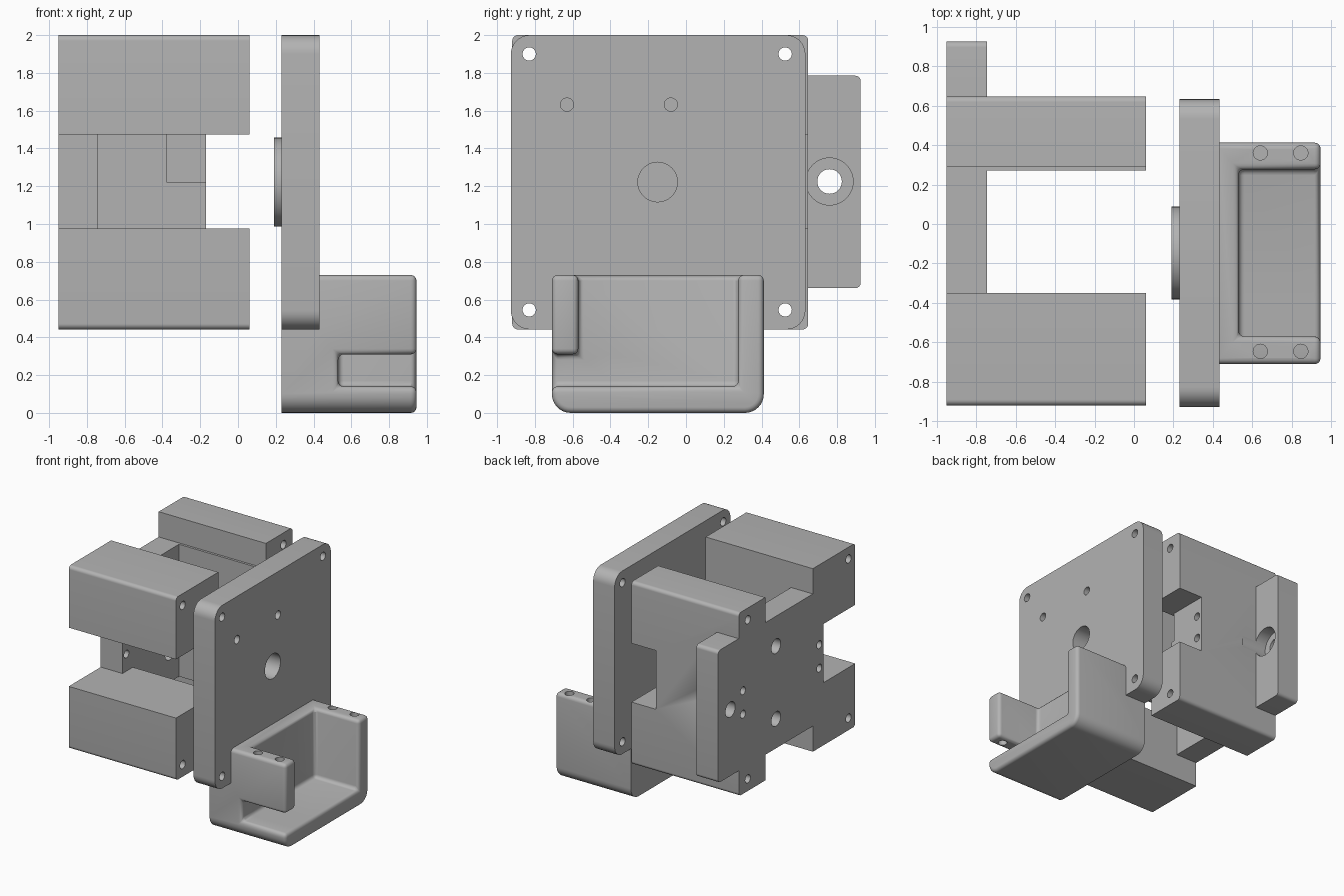
import bpy, bmesh, math
from mathutils import Matrix

cube = bpy.data.objects.get("Cube")
if cube:
    bpy.data.objects.remove(cube, do_unlink=True)

grey = bpy.data.materials.new("plain grey")
grey.use_nodes = True
colour = (0.45, 0.45, 0.45, 1)
grey.diffuse_color = colour
grey.node_tree.nodes["Principled BSDF"].inputs["Base Color"].default_value = colour


def finish(name, bm):
    mesh = bpy.data.meshes.new(name)
    bm.to_mesh(mesh)
    bm.free()
    mesh.materials.append(grey)
    ob = bpy.data.objects.new(name, mesh)
    bpy.context.collection.objects.link(ob)
    return ob


def box(name, x, y, z, radius=0, rule=lambda mid: True):
    """Box from (low, high) ranges; edges running along x are rounded if rule(mid) holds."""
    bm = bmesh.new()
    bmesh.ops.create_cube(bm, size=1)
    for v in bm.verts:
        v.co = [r[0] if c < 0 else r[1] for c, r in zip(v.co, (x, y, z))]
    if radius:
        edges = [e for e in bm.edges
                 if abs(e.verts[0].co.x - e.verts[1].co.x) > 0.001
                 and rule((e.verts[0].co + e.verts[1].co) / 2)]
        bmesh.ops.bevel(bm, geom=edges, offset=radius, segments=8,
                        profile=0.5, affect='EDGES')
    return finish(name, bm)


def rod(name, a, b, start, end, r, axis='X'):
    """Cylinder along x at (y, z) = (a, b), or along z at (x, y) = (a, b)."""
    bm = bmesh.new()
    bmesh.ops.create_cone(bm, cap_ends=True, segments=32, radius1=r, radius2=r, depth=end - start)
    mid = (start + end) / 2
    if axis == 'X':
        bm.transform(Matrix.Translation((mid, a, b)) @ Matrix.Rotation(math.pi / 2, 4, 'Y'))
    else:
        bm.transform(Matrix.Translation((a, b, mid)))
    return finish(name, bm)


def apply(ob, mod):
    bpy.context.view_layer.objects.active = ob
    bpy.ops.object.modifier_apply(modifier=mod.name)


def combine(ob, other, operation='DIFFERENCE'):
    other.hide_render = True
    mod = ob.modifiers.new("shape", 'BOOLEAN')
    mod.operation, mod.solver, mod.object = operation, 'EXACT', other
    apply(ob, mod)
    bpy.data.objects.remove(other, do_unlink=True)


def cut(ob, x, y, z):
    combine(ob, box("cutter", x, y, z))


def drill(ob, a, b, r, start=-2, end=2, axis='X'):
    combine(ob, rod("drill", a, b, start, end, r, axis))


def smooth(ob):
    bpy.ops.object.select_all(action='DESELECT')
    ob.select_set(True)
    bpy.context.view_layer.objects.active = ob
    bpy.ops.object.shade_smooth_by_angle(angle=math.radians(30))


corners = [(y, z) for y in (-0.83, 0.525) for z in (0.545, 1.9)]

# Motor housing: back wall with four long corner blocks
housing = box("motor_housing", (-0.95, 0.06), (-0.92, 0.647), (0.442, 2), 0.03)
tab = box("tab", (-0.95, -0.745), (0.5, 0.925), (0.66, 1.785), 0.03, lambda m: m.y > 0.8)
combine(housing, tab, 'UNION')
cut(housing, (-0.745, 1), (-0.35, 0.27), (0.3, 2.2))
for low, high in ((1.785, 2.2), (0.3, 0.66)):
    cut(housing, (-1.1, 1), (-0.35, 0.29), (low, high))
cut(housing, (-1.1, 1), (-1.1, -0.49), (0.975, 1.475))
cut(housing, (-0.745, 1), (-1.1, -0.3), (0.975, 1.475))
cut(housing, (-0.17, 1), (0.2, 0.8), (0.975, 1.475))
cut(housing, (-0.375, -0.1), (0.2, 0.3), (1.22, 1.475))
# Housing screw holes, with a counterbore in the tab
for y, z in corners:
    drill(housing, y, z, 0.035)
for z in (1.12, 1.32):
    drill(housing, 0.59, z, 0.033)
    drill(housing, -0.436, z, 0.033)
for z in (0.91, 1.53):
    drill(housing, 0.145, z, 0.062)
drill(housing, 0.76, 1.225, 0.065)
drill(housing, 0.76, 1.225, 0.125, -0.85, -0.6)
smooth(housing)

# Front plate with round boss
plate = box("cover_plate", (0.23, 0.432), (-0.927, 0.632), (0.442, 2), 0.1)
combine(plate, rod("boss", -0.147, 1.222, 0.19, 0.3, 0.235), 'UNION')
drill(plate, -0.15, 1.222, 0.105)
for y, z in corners + [(-0.63, 1.632), (-0.08, 1.632)]:
    drill(plate, y, z, 0.035)
smooth(plate)

# Open tray with a short front wall and a slot below it
tray = box("tray", (0.1, 0.945), (-0.71, 0.412), (0, 0.73), 0.1, lambda m: m.z < 0.3)
cut(tray, (0.53, 1.2), (-0.57, 0.277), (0.14, 1))
cut(tray, (0.53, 1.2), (-1, -0.4), (0.14, 0.31))
rounding = tray.modifiers.new("rounding", 'BEVEL')
rounding.width, rounding.segments = 0.03, 4
rounding.limit_method, rounding.angle_limit = 'ANGLE', math.radians(50)
apply(tray, rounding)
cut(tray, (0, 0.23), (-1, 1), (-1, 1))
cut(tray, (0, 0.432), (-1, 1), (0.442, 1))
for x in (0.64, 0.845):
    drill(tray, x, -0.645, 0.036, 0.25, 1, 'Z')
    drill(tray, x, 0.36, 0.036, 0.31, 1, 'Z')
smooth(tray)
